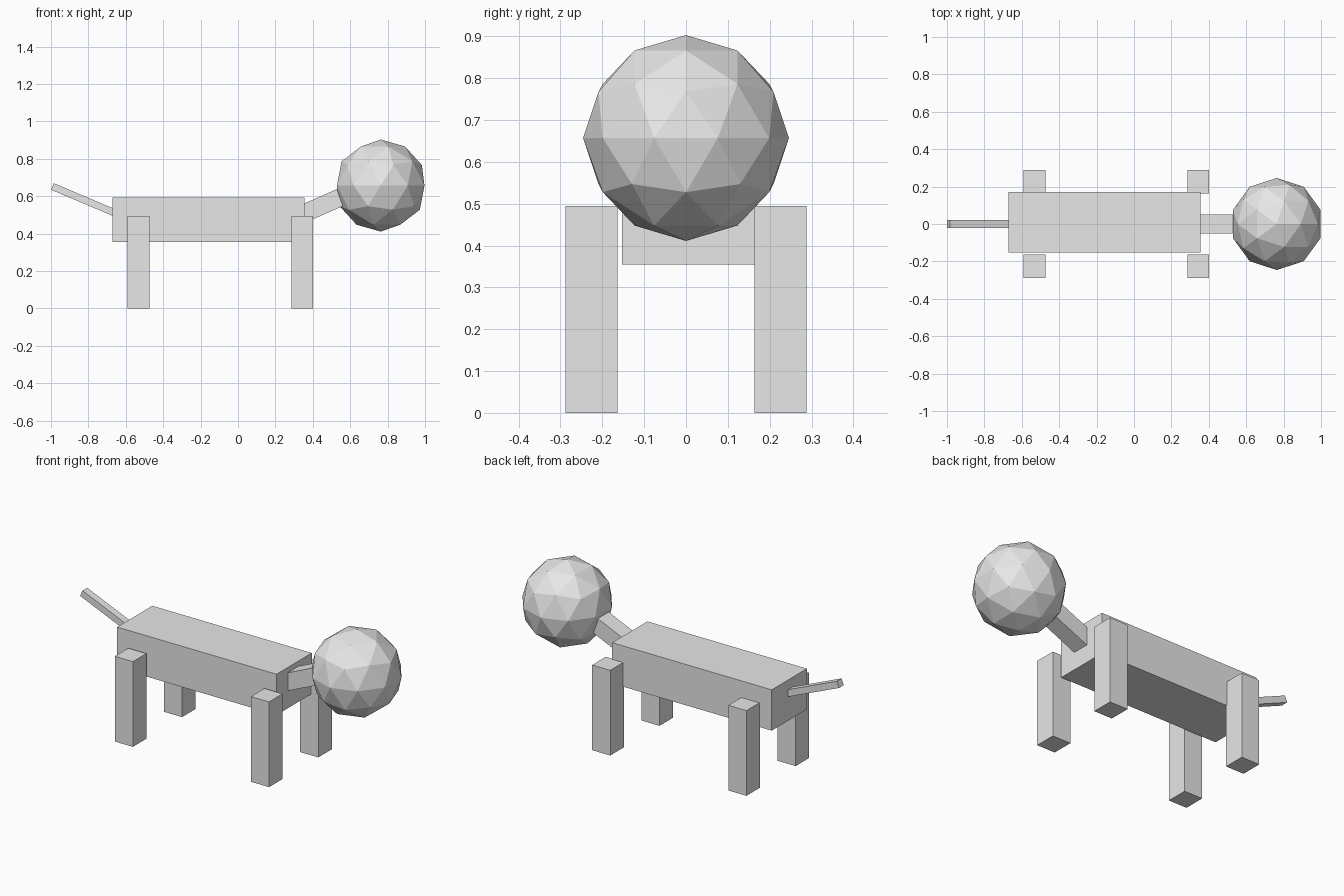
import bpy
from mathutils import Vector

if "Cube" in bpy.data.objects:
    bpy.data.objects.remove(bpy.data.objects["Cube"])

grey = bpy.data.materials.new("plain grey")
grey.diffuse_color = (0.8, 0.8, 0.8, 1.0)
grey.use_nodes = True
grey.node_tree.nodes["Principled BSDF"].inputs["Base Color"].default_value = grey.diffuse_color


def finish(obj, name):
    obj.name = name
    obj.data.materials.append(grey)
    return obj


def box(name, low, high):
    """Axis-aligned box between two corners."""
    low, high = Vector(low), Vector(high)
    bpy.ops.mesh.primitive_cube_add(size=1, location=(low + high) / 2)
    obj = bpy.context.object
    obj.scale = high - low
    return finish(obj, name)


def bar(name, start, end, width, thickness):
    """Rectangular bar running from start to end in the XZ plane."""
    start, end = Vector(start), Vector(end)
    run = end - start
    bpy.ops.mesh.primitive_cube_add(size=1, location=(start + end) / 2)
    obj = bpy.context.object
    obj.scale = (run.length, width, thickness)
    obj.rotation_euler = Vector((1, 0, 0)).rotation_difference(run).to_euler()
    return finish(obj, name)


# Body
box("body", (-0.67, -0.153, 0.355), (0.355, 0.17, 0.592))

# Four legs standing just outside the body
for end, x in (("rear", -0.532), ("front", 0.343)):
    for side, y in (("right", -0.226), ("left", 0.226)):
        box(f"{end}_{side}_leg", (x - 0.058, y - 0.062, 0), (x + 0.058, y + 0.062, 0.495))

# Neck and tail slope up from the ends of the body
bar("neck", (0.29, 0, 0.480), (0.60, 0, 0.617), 0.10, 0.096)
bar("tail", (-0.60, 0, 0.486), (-0.992, 0, 0.652), 0.043, 0.038)

# Faceted head
bpy.ops.mesh.primitive_ico_sphere_add(subdivisions=2, radius=0.246, location=(0.763, 0, 0.657))
finish(bpy.context.object, "head")
